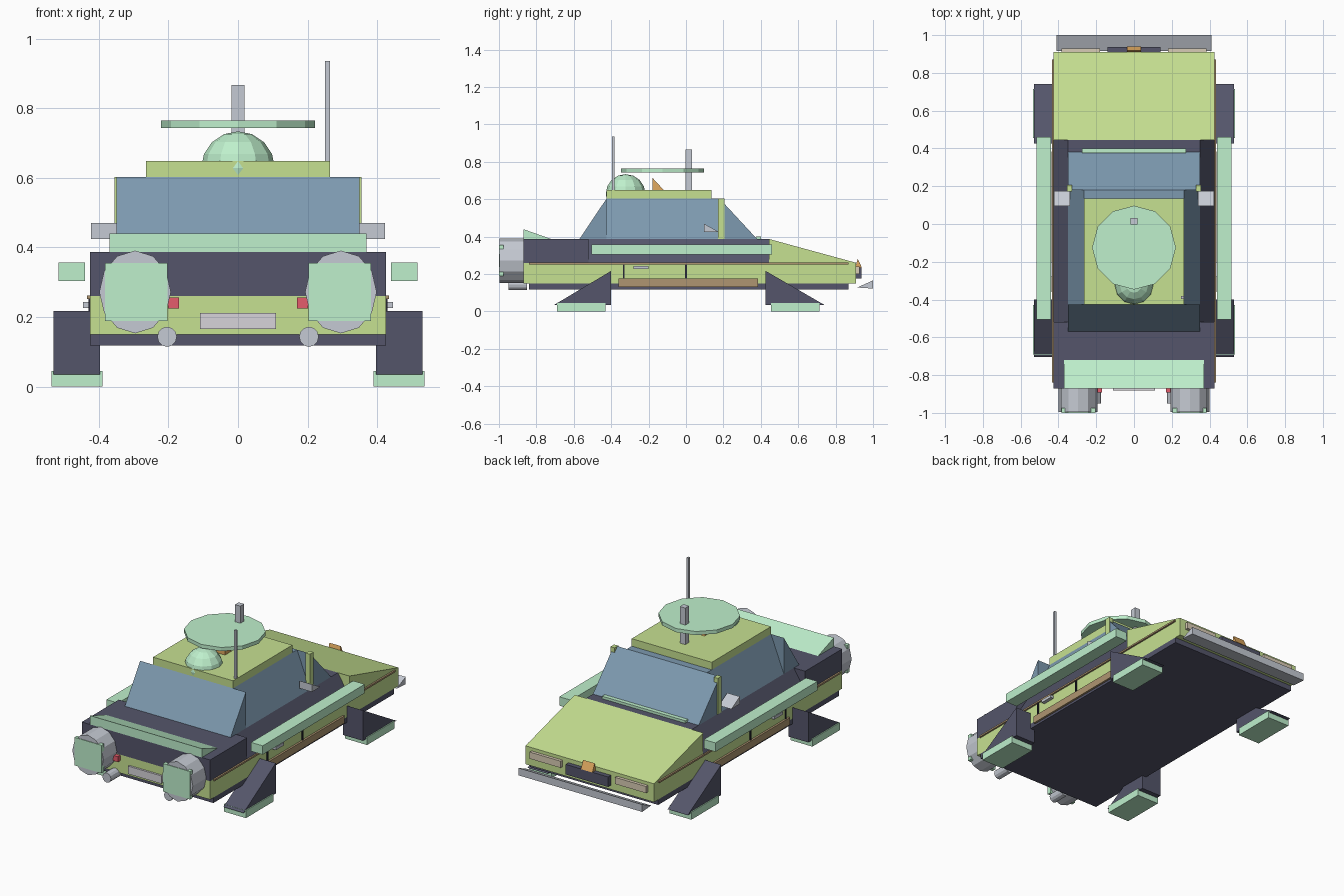
import bpy, bmesh, math
from mathutils import Matrix

if "Cube" in bpy.data.objects:
    bpy.data.objects.remove(bpy.data.objects["Cube"])


def material(name, hexcode):
    rgb = [int(hexcode[i:i + 2], 16) / 255 for i in (0, 2, 4)]
    m = bpy.data.materials.new(name)
    m.diffuse_color = [c ** 2.2 for c in rgb] + [1]
    m.use_nodes = True
    m.node_tree.nodes["Principled BSDF"].inputs["Base Color"].default_value = m.diffuse_color
    return m


LIME = material("lime", "C5E090")
DARK = material("dark", "55566A")
MINT = material("mint", "BDEFCB")
GLASS = material("glass", "7C98AE")
STEEL = material("steel", "C4C9D2")
BROWN = material("brown", "AD9470")
TAN = material("tan", "D8CBB4")
RED = material("red", "E45C6C")
ORANGE = material("orange", "E0A860")
PLATE = material("plate", "D6D3D9")
BLACK = material("black", "2C2C38")


def finish(name, bm, mat):
    bmesh.ops.recalc_face_normals(bm, faces=bm.faces)
    me = bpy.data.meshes.new(name)
    bm.to_mesh(me)
    bm.free()
    me.materials.append(mat)
    ob = bpy.data.objects.new(name, me)
    bpy.context.collection.objects.link(ob)
    return ob


def prism(name, mat, profile, a, b, axis="x"):
    """Extrude a (y,z) profile along x, or an (x,z) profile along y."""
    bm = bmesh.new()
    put = (lambda p, t: (t, p[0], p[1])) if axis == "x" else (lambda p, t: (p[0], t, p[1]))
    lo = [bm.verts.new(put(p, a)) for p in profile]
    hi = [bm.verts.new(put(p, b)) for p in profile]
    bm.faces.new(lo)
    bm.faces.new(hi)
    n = len(profile)
    for i in range(n):
        j = (i + 1) % n
        bm.faces.new((lo[i], lo[j], hi[j], hi[i]))
    return finish(name, bm, mat)


def box(name, mat, x0, x1, y0, y1, z0, z1):
    return prism(name, mat, [(y0, z0), (y1, z0), (y1, z1), (y0, z1)], x0, x1)


def cylinder(name, mat, loc, rx, rz, depth, sides=12, along_y=True):
    bm = bmesh.new()
    bmesh.ops.create_cone(bm, cap_ends=True, segments=sides, radius1=1, radius2=1, depth=depth)
    m = Matrix.Translation(loc)
    if along_y:
        m = m @ Matrix.Diagonal((rx, 1, rz, 1)) @ Matrix.Rotation(math.pi / 2, 4, "X")
    else:
        m = m @ Matrix.Diagonal((rx, rz, 1, 1))
    bmesh.ops.transform(bm, matrix=m, verts=bm.verts)
    return finish(name, bm, mat)


# Hull and hood
box("underside", DARK, -.425, .425, -.84, .87, .118, .15)
box("lower_hull", LIME, -.425, .425, -.87, .445, .15, .26)
prism("hood", LIME, [(.445, .15), (.91, .15), (.91, .26), (.445, .387)], -.425, .425)
box("deck", DARK, -.35, .35, -.52, .445, .26, .387)
box("engine_block", DARK, -.425, .425, -.87, -.52, .26, .387)
prism("spoiler", MINT, [(-.87, .387), (-.72, .387), (-.87, .44)], -.37, .37)

# Cabin
box("cabin_core", GLASS, -.265, .265, -.425, .18, .387, .603)
prism("engine_end_window", GLASS, [(-.57, .387), (-.425, .387), (-.425, .603)], -.35, .35)
prism("windshield", GLASS, [(.18, .387), (.38, .387), (.18, .603)], -.35, .35)
box("roof", LIME, -.265, .265, -.425, .135, .603, .648)
box("windshield_strip", MINT, -.275, .275, .375, .4, .385, .402)

# Roof equipment
bm = bmesh.new()
bmesh.ops.create_uvsphere(bm, u_segments=12, v_segments=8, radius=.106,
                          matrix=Matrix.Translation((0, -.323, .628)))
finish("roof_dome", bm, MINT)
cylinder("radar_disc", MINT, (0, -.125, .754), .222, .222, .022, along_y=False)
box("radar_mast", STEEL, -.018, .018, -.003, .032, .64, .867)
box("antenna", STEEL, .25, .264, -.396, -.382, .64, .936)
prism("roof_fin", ORANGE, [(-.18, .648), (-.118, .648), (-.18, .715)], -.04, .04)

# Nose details
prism("bumper_blade", STEEL, [(.915, .128), (1, .122), (1, .166)], -.41, .41)
box("nose_grille", DARK, -.14, .14, .91, .937, .175, .235)
prism("nose_badge", ORANGE, [(.905, .235), (.94, .235), (.918, .282)], -.038, .038)
box("number_plate", PLATE, -.11, .11, -.882, -.868, .165, .212)

# Paired parts
for s, side in ((1, "right"), (-1, "left")):
    def sbox(name, mat, x0, x1, *rest):
        box(side + "_" + name, mat, s * x0, s * x1, *rest)

    def swedge(name, mat, prof, x0, x1):
        prism(side + "_" + name, mat, prof, s * x0, s * x1)

    # sloped shoulders and side windows
    prism(side + "_shoulder", DARK, [(s * .35, .26), (s * .428, .26), (s * .35, .387)],
          -.52, .445, "y")
    prism(side + "_window", GLASS, [(s * .265, .387), (s * .35, .387), (s * .265, .603)],
          -.425, .18, "y")
    sbox("pillar", LIME, .328, .355, .172, .206, .387, .603)
    swedge("mirror", STEEL, [(.095, .425), (.175, .425), (.095, .47)], .34, .423)
    # rail, trim, sill and door details
    sbox("rail", MINT, .44, .517, -.505, .46, .304, .357)
    sbox("trim", BROWN, .42, .435, -.84, .87, .252, .262)
    sbox("sill", BROWN, .42, .437, -.36, .385, .132, .175)
    for i, y in enumerate((-.333, 0)):
        sbox("door_gap_%d" % i, BLACK, .42, .43, y - .005, y + .005, .175, .252)
    sbox("door_handle", STEEL, .42, .446, -.28, -.2, .226, .243)
    # legs and feet
    for d, end in ((1, "nose"), (-1, "engine")):
        off = .425 if d > 0 else .4
        tip = .74 if d > 0 else .705
        swedge(end + "_leg", DARK, [(d * off, .035), (d * tip, .035), (d * off, .217)], .397, .53)
        f0, f1 = (.455, .715) if d > 0 else (.43, .69)
        sbox(end + "_foot", MINT, .39, .536, *sorted((d * f0, d * f1)), 0, .045)
    # thruster, nozzle and exhaust
    cylinder(side + "_thruster", STEEL, (s * .296, -.928, .272), .103, .119, .137)
    sbox("nozzle", MINT, .203, .383, -1, -.975, .189, .356)
    cylinder(side + "_exhaust", STEEL, (s * .204, -.9, .143), .028, .029, .1)
    # lights
    sbox("tail_light", RED, .17, .202, -.893, -.868, .224, .256)
    sbox("headlight", TAN, .18, .385, .9, .928, .2, .24)
